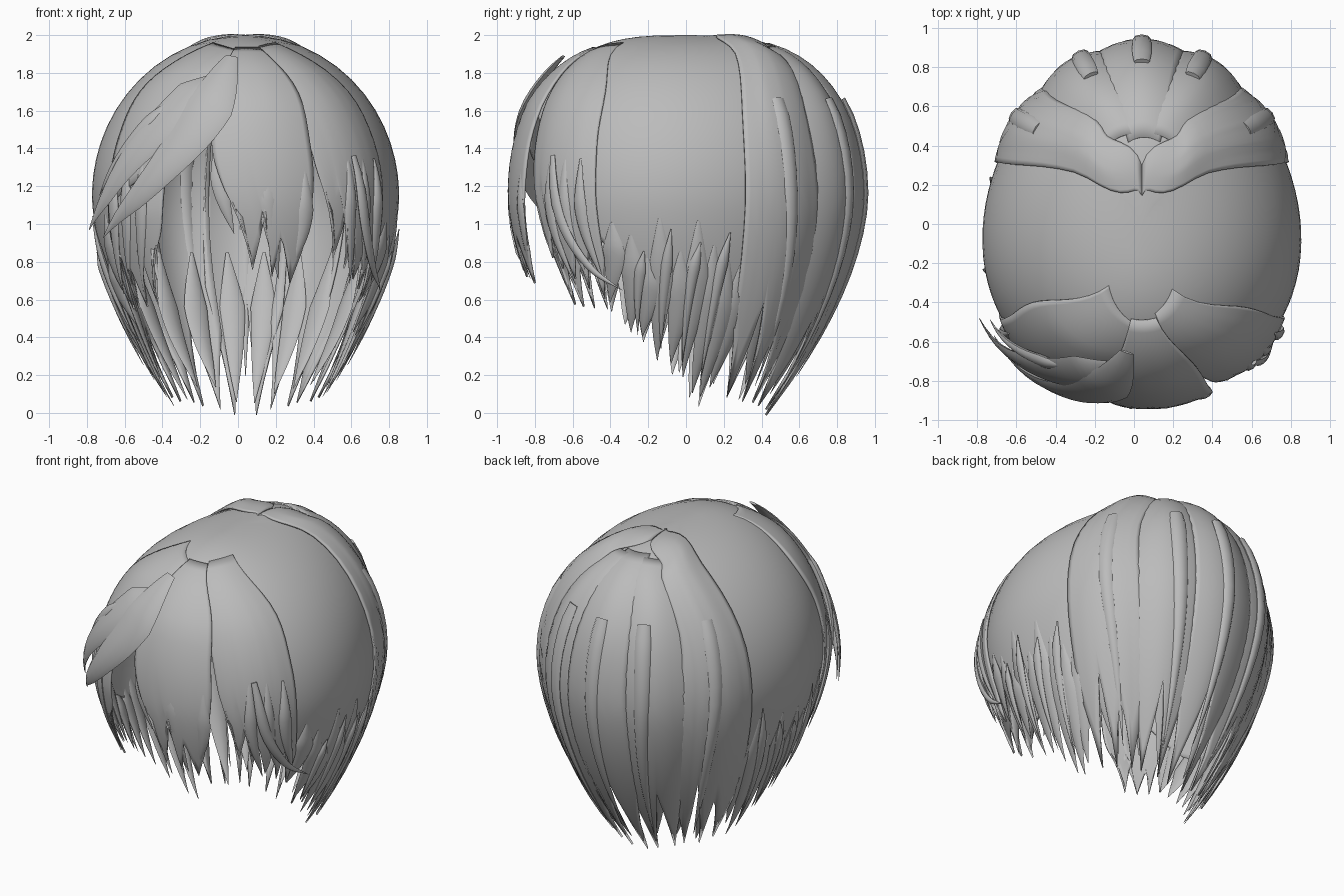
import bpy, bmesh, math, random
from mathutils import Vector

random.seed(4)
cube = bpy.data.objects.get("Cube")
if cube:
    bpy.data.objects.remove(cube)

hair = bpy.data.materials.new("hair_grey")
hair.use_nodes = True
GREY = (0.5, 0.5, 0.5, 1)
hair.diffuse_color = GREY
hair.node_tree.nodes["Principled BSDF"].inputs["Base Color"].default_value = GREY

EQ = 1.15          # height of the widest ring
UP = 0.85          # dome height above it


def lat(z):
    """Height to latitude: 0 at the crown, 90 at the widest ring, 180 at z = 0."""
    if z >= EQ:
        return math.degrees(math.acos(min(1, (z - EQ) / UP)))
    return 90 + (EQ - z) / EQ * 90


def on_head(az, la, off=0.0):
    """Point on the egg-shaped head; azimuth 0 is the front, 90 the model's left."""
    a, l = math.radians(az), math.radians(la)
    if la <= 90:
        s, c = max(0, math.sin(l)), math.cos(l)
        z, fy = EQ + UP * c, s ** 0.65
        n = Vector((s * math.sin(a), -s * math.cos(a), c))
    else:
        q = (la - 90) / 90
        s = fy = 1 - 0.55 * q ** 1.7
        z = EQ * (1 - q)
        n = Vector((math.sin(a), -math.cos(a), -0.6 * q))
    ry = 0.89 if math.cos(a) > 0 else 0.91
    rx = 0.81 * (1 + 0.09 * math.cos(a))
    p = Vector((0.04 + rx * s * math.sin(a), -ry * fy * math.cos(a), z))
    return p + n.normalized() * off, n.normalized()


def spline(pts, t):
    """Catmull-Rom through tuples, t from 0 to 1."""
    m = len(pts) - 1
    i = min(int(t * m), m - 1)
    f = t * m - i
    b, c = pts[i], pts[i + 1]
    a = pts[i - 1] if i else [2 * x - y for x, y in zip(b, c)]
    d = pts[i + 2] if i + 2 <= m else [2 * y - x for x, y in zip(b, c)]
    return [q + 0.5 * f * (r - p + f * (2 * p - 5 * q + 4 * r - s + f * (3 * (q - r) + s - p)))
            for p, q, r, s in zip(a, b, c, d)]


def finish(name, bm, angle):
    bmesh.ops.remove_doubles(bm, verts=bm.verts, dist=0.0004)
    mesh = bpy.data.meshes.new(name)
    bm.to_mesh(mesh)
    bm.free()
    mesh.materials.append(hair)
    ob = bpy.data.objects.new(name, mesh)
    bpy.context.collection.objects.link(ob)
    bpy.ops.object.select_all(action='DESELECT')
    ob.select_set(True)
    bpy.context.view_layer.objects.active = ob
    bpy.ops.object.shade_smooth_by_angle(angle=math.radians(angle))
    return ob


def panel(name, rows, off=0.0, bulge=0.0, teeth=0, depth=0.0, nu=18, nv=20):
    """Sheet of hair through rows of (azimuth, height), with a toothed hem."""
    rows = [[(a, lat(z)) for a, z in r] for r in rows]
    nu = teeth * 6 if teeth else nu
    bm = bmesh.new()
    grid = []
    for j in range(nv + 1):
        v = j / nv
        line = []
        for i in range(nu + 1):
            u = i / nu
            az, la = spline([spline(r, u) for r in rows], v)
            if teeth:
                k = int(min(u, 0.999) * teeth)
                tri = abs(2 * (u * teeth - k) - 1)
                la -= depth / EQ * 90 * tri * v ** 3 * (1 + 0.3 * math.sin(k * 2.3))
            # the root sinks into the cap
            lift = (off + bulge * math.sin(math.pi * u)) * min(1, 0.15 + 2.5 * v)
            line.append(bm.verts.new(on_head(az, max(la, 0), lift)[0]))
        grid.append(line)
    for a, b in zip(grid, grid[1:]):
        for i in range(nu):
            bm.faces.new((a[i], b[i], b[i + 1], a[i + 1]))
    ob = finish(name, bm, 50)
    mod = ob.modifiers.new("thickness", 'SOLIDIFY')
    mod.thickness, mod.offset = 0.012, -1


def lock(name, path, width, off=0.02, thick=0.02, blunt=0.5, flick=0.0, n=14):
    """Pointed strand with a lens section following (azimuth, height) points."""
    path = [(a, lat(z)) for a, z in path]
    bm = bmesh.new()
    rings = []
    for j in range(n + 1):
        t = j / n
        lift = off + flick * t ** 3
        p, nor = on_head(*spline(path, t), lift)
        q0, _ = on_head(*spline(path, max(0, t - 0.02)), lift)
        q1, _ = on_head(*spline(path, min(1, t + 0.02)), lift)
        side = (q1 - q0).normalized().cross(nor).normalized()
        w = width * min(1, blunt + 2.5 * t) * max(0.02, 1 - t ** 2.2)
        h = thick * min(1, blunt + 3 * t) * max(0.05, 1 - t ** 3)
        rings.append([bm.verts.new(p + side * w * math.cos(k * math.pi / 4)
                                   + nor * h * math.sin(k * math.pi / 4)) for k in range(8)])
    for a, b in zip(rings, rings[1:]):
        for k in range(8):
            bm.faces.new((a[k], a[(k + 1) % 8], b[(k + 1) % 8], b[k]))
    bm.faces.new(rings[0])
    bm.faces.new(rings[-1])
    bmesh.ops.recalc_face_normals(bm, faces=bm.faces)
    finish(name, bm, 60)


def flip(rows):
    return [[(-a, z) for a, z in reversed(r)] for r in rows]


# Smooth cap over the skull, open at the face and hidden behind the back panels
half = [(25, 1.5), (48, 1.1), (66, 0.8), (88, 0.65), (108, 0.6), (118, 0.9), (130, 1.5), (180, 1.6)]
hem = [(-a, z) for a, z in reversed(half)] + [(0, 1.6)] + half
panel("cap", [[(a, 2) for a, z in hem], [(a, (z + EQ) / 2 + 0.35) for a, z in hem], hem],
      nu=80, nv=24)

# Back panels, overlapping and meeting at the crown
sweep = [[(178, 1.9985), (180, 1.986)], [(124, 1.988), (150, 1.93)], [(117, 1.88), (147, 1.84)],
         [(111, 1.5), (139, 1.5)], [(110, 0.9), (140, 0.9)], [(110, 0.1), (143, 0.06)]]
middle = [[(142, 1.93), (172, 1.945)], [(138, 1.75), (166, 1.75)], [(136, 1.2), (165, 1.2)],
          [(136, 0.65), (165, 0.65)], [(137, 0.06), (167, 0.02)]]
centre = [[(158, 1.95), (197, 1.955)], [(163, 1.7), (198, 1.7)], [(163, 1.2), (197, 1.2)],
          [(162, 0.7), (198, 0.7)], [(161, 0.0), (199, 0.0)]]
for side, form in (("left", lambda r: r), ("right", flip)):
    panel(side + "_sweep_panel", form(sweep), 0.015, 0.03, 3, 0.42)
    panel(side + "_back_panel", form(middle), 0.006, 0.035, 2, 0.4)
panel("centre_back_panel", centre, 0.01, 0.025, 2, 0.55)

# Raised narrow strands down the back
for az in (126, 156, 180, 204, 234):
    lock("back_strand", [(az, 1.64), (az, 1.2), (az + (180 - az) * 0.05, 0.7),
                         (az + (180 - az) * 0.1, random.uniform(0.15, 0.3))],
         0.05, 0.035, 0.022, 0.8)

# Pointed inner tips under the back hem
for i in range(8):
    az = 124 + i * 16
    lock("back_tip", [(az, 0.85), (az + random.uniform(-2, 2), 0.45),
                      (az + (180 - az) * 0.06, random.uniform(0.03, 0.16))], 0.075, 0.0, 0.018, 0.1)

# Ragged hair around the ears
for sign, side in ((1, "left"), (-1, "right")):
    for i in range(9):
        az = 60 + i * 6 + random.uniform(-1.5, 1.5)
        tip = max(0.08, 0.54 - 0.075 * i) + random.uniform(-0.05, 0.08)
        top = 0.92 + random.uniform(-0.15, 0.13)
        lock(side + "_ear_lock", [(sign * (az + 3), top), (sign * (az + 2), (top + tip) / 2),
                                  (sign * (az - 3), tip)], 0.075, 0.0, 0.02, 0.1)
    for i in range(4):
        az = 72 + i * 10
        lock(side + "_ear_strand", [(sign * (az + 3), random.uniform(0.85, 1.05)), (sign * az, 0.7),
                                    (sign * (az - 4), 0.42 - 0.08 * i)], 0.035, 0.018, 0.018, 0.1)

# Side panels framing the face
panel("left_face_panel", [[(12, 1.94), (36, 1.96)], [(18, 1.75), (54, 1.75)], [(23, 1.45), (57, 1.4)],
                          [(26, 1.15), (58, 1.0)], [(31, 0.85), (59, 0.58)]], 0.012, 0.025, 5, 0.22)
panel("right_face_panel", [[(-40, 1.96), (-6, 1.92)], [(-57, 1.75), (-9, 1.8)], [(-57, 1.45), (-11, 1.6)],
                           [(-57, 1.1), (-20, 1.38)]], 0.012, 0.025)
panel("right_face_lock", [[(-57, 1.3), (-29, 1.3)], [(-59, 0.95), (-31, 0.95)],
                          [(-59, 0.55), (-36, 0.58)]], 0.012, 0.02, 4, 0.25)

# Fine strands over both face panels
for i in range(3):
    az = 38 + i * 7
    for sign, side in ((1, "left"), (-1, "right")):
        lock(side + "_face_strand", [(sign * az, 1.38 - 0.02 * i), (sign * (az + 1), 1.0),
                                     (sign * (az + 6), 0.64 + random.uniform(-0.04, 0.08))],
             0.045, 0.03, 0.02, 0.15)
lock("left_trailing_strand", [(40, 1.35), (45, 1.0), (54, 0.78), (66, 0.66)], 0.035, 0.05, 0.018)

# Centre fringe with three points
panel("centre_fringe", [[(-9, 1.93), (12, 1.93)], [(-12, 1.72), (22, 1.72)], [(-12, 1.4), (23, 1.4)],
                        [(-8, 1.1), (23, 1.1)], [(-1, 0.78), (20, 0.68)]], 0.045, 0.012, 3, 0.26)
lock("fringe_strand", [(7, 1.32), (8, 1.05), (12, 0.72)], 0.06, 0.045, 0.015, 0.1)
lock("fringe_strand", [(20, 1.3), (20, 1.0), (17, 0.78)], 0.05, 0.045, 0.015, 0.1)

# Fringe swept across the right temple
lock("upper_swept_fringe", [(-13, 1.74), (-24, 1.6), (-40, 1.36), (-61, 0.98)],
     0.15, 0.04, 0.03, 0.35, 0.08, 20)
lock("lower_swept_fringe", [(-8, 1.84), (-15, 1.56), (-29, 1.27), (-54, 0.94)],
     0.15, 0.055, 0.03, 0.25, 0.05, 20)
lock("swept_strand", [(-29, 1.64), (-42, 1.45), (-59, 1.15)], 0.05, 0.055, 0.025, 0.1)
lock("inner_strand", [(-11, 1.38), (-8, 1.15), (-4, 0.95)], 0.05, 0.01, 0.015, 0.2)
